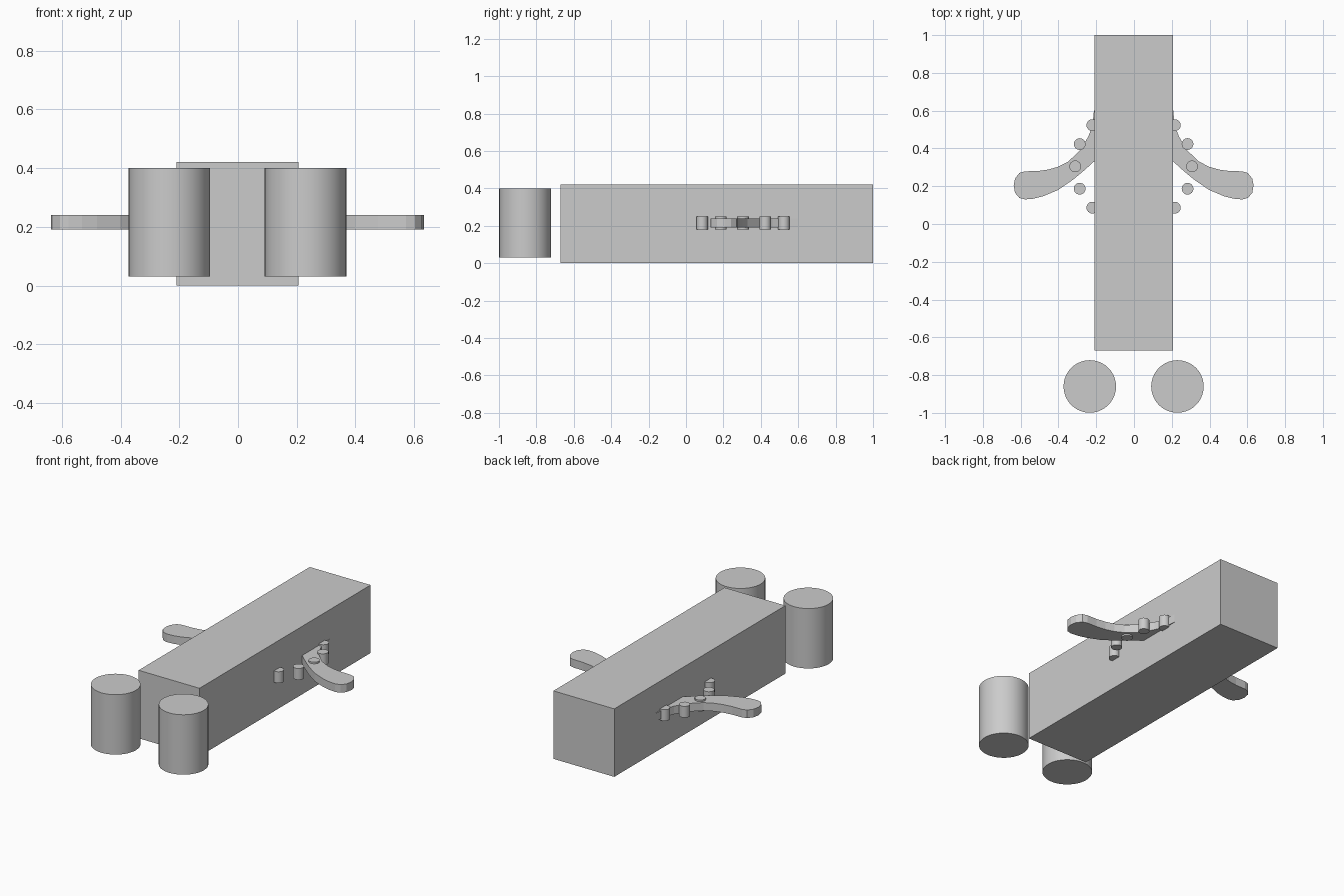
import bpy
import bmesh
from math import cos, sin, radians

cube = bpy.data.objects.get("Cube")
if cube:
    bpy.data.objects.remove(cube, do_unlink=True)

grey = bpy.data.materials.new("plain_grey")
grey.use_nodes = True
tone = (0.6, 0.6, 0.6, 1)
grey.diffuse_color = tone
grey.node_tree.nodes["Principled BSDF"].inputs["Base Color"].default_value = tone


def cylinder(name, x, y, radius, bottom, top, sides):
    bpy.ops.mesh.primitive_cylinder_add(
        vertices=sides, radius=radius, depth=top - bottom,
        location=(x, y, (bottom + top) / 2))
    obj = bpy.context.object
    obj.name = name
    obj.data.materials.append(grey)
    bpy.ops.object.shade_smooth_by_angle()


def slab(name, outline, bottom, top):
    bm = bmesh.new()
    face = bm.faces.new([bm.verts.new((x, y, bottom)) for x, y in outline])
    grown = bmesh.ops.extrude_face_region(bm, geom=[face])["geom"]
    verts = [v for v in grown if isinstance(v, bmesh.types.BMVert)]
    bmesh.ops.translate(bm, vec=(0, 0, top - bottom), verts=verts)
    bmesh.ops.recalc_face_normals(bm, faces=bm.faces)
    mesh = bpy.data.meshes.new(name)
    bm.to_mesh(mesh)
    bm.free()
    mesh.materials.append(grey)
    bpy.context.collection.objects.link(bpy.data.objects.new(name, mesh))


# Long rectangular body
mid = -0.002
half = 0.208
slab("body", [(mid - half, -0.67), (mid + half, -0.67),
              (mid + half, 1), (mid - half, 1)], 0, 0.42)

# Curved arm outline: concave rear edge, round tip, convex front edge
arm = [(0.15, 0.6), (0.21, 0.6), (0.218, 0.52), (0.24, 0.463), (0.283, 0.39),
       (0.347, 0.33), (0.4, 0.303), (0.452, 0.288), (0.51, 0.28), (0.575, 0.279),
       (0.605, 0.27), (0.628, 0.24), (0.635, 0.205), (0.628, 0.165),
       (0.605, 0.138), (0.575, 0.13), (0.53, 0.134), (0.479, 0.147),
       (0.4, 0.18), (0.32, 0.235), (0.26, 0.285), (0.205, 0.335), (0.15, 0.38)]

for side, sign in (("left", 1), ("right", -1)):
    # Upright drums ahead of the body
    cylinder(side + "_drum", mid + sign * 0.232, -0.86, 0.139, 0.03, 0.4, 40)
    slab(side + "_arm", [(mid + sign * x, y) for x, y in arm], 0.19, 0.24)
    # Ring of small pins along the body side
    for i in range(-2, 3):
        a = radians(22.5 * i)
        cylinder(f"{side}_pin_{i + 3}", mid + sign * 0.309 * cos(a),
                 0.305 + 0.309 * sin(a), 0.031, 0.18, 0.25, 24)
